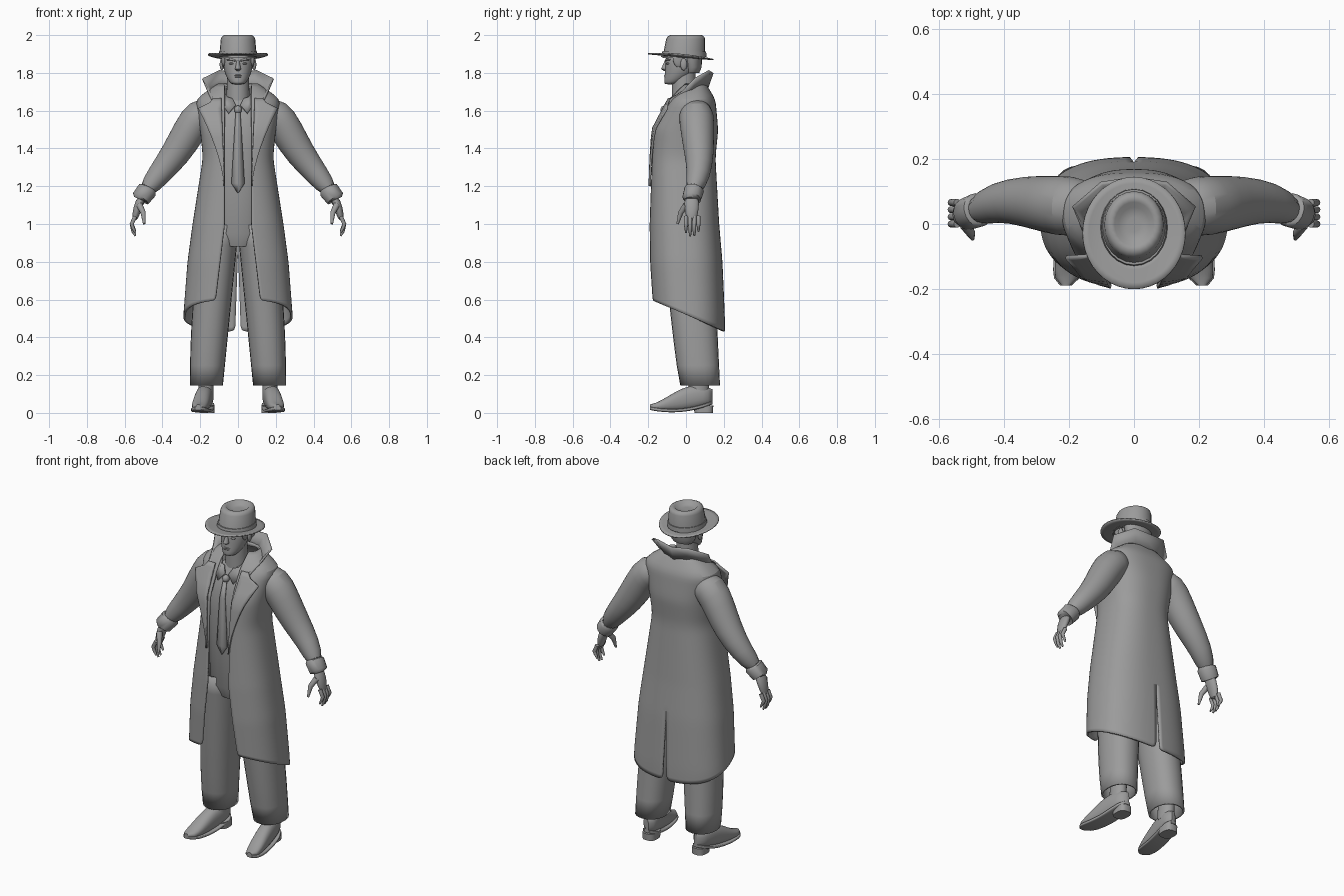
import bpy, bmesh, math
from mathutils import Vector

cube = bpy.data.objects.get("Cube")
if cube:
    bpy.data.objects.remove(cube, do_unlink=True)

grey = bpy.data.materials.new("plain_grey")
grey.use_nodes = True
tone = (.33, .33, .33, 1)
grey.diffuse_color = tone
grey.node_tree.nodes["Principled BSDF"].inputs["Base Color"].default_value = tone


def build(name, rows, closed=True, caps=True, mirror=False, thickness=0, smooth=0):
    """Skin a list of equal-length point rows into a mesh object."""
    bm = bmesh.new()
    grid = [[bm.verts.new(point) for point in row] for row in rows]
    count = len(grid[0])
    for lower, upper in zip(grid, grid[1:]):
        for i in range(count if closed else count - 1):
            j = (i + 1) % count
            bm.faces.new((lower[i], lower[j], upper[j], upper[i]))
    if closed and caps:
        bm.faces.new(grid[0])
        bm.faces.new(grid[-1])
    bmesh.ops.recalc_face_normals(bm, faces=bm.faces)
    mesh = bpy.data.meshes.new(name)
    bm.to_mesh(mesh)
    bm.free()
    mesh.shade_smooth()
    mesh.set_sharp_from_angle(angle=math.radians(50))
    mesh.materials.append(grey)
    part = bpy.data.objects.new(name, mesh)
    bpy.context.collection.objects.link(part)
    if mirror:
        part.modifiers.new("mirror", 'MIRROR').merge_threshold = .0005
    if smooth:
        subdivide = part.modifiers.new("smooth", 'SUBSURF')
        subdivide.levels = subdivide.render_levels = smooth
    if thickness:
        solid = part.modifiers.new("thickness", 'SOLIDIFY')
        solid.thickness, solid.offset = thickness, 0
    return part


def power(value, exponent):
    return math.copysign(abs(value) ** exponent, value)


def oval(cx, cy, rx, ry, square=1.0, count=24):
    """Points of an ellipse; a lower square value gives fuller corners."""
    angles = [math.tau * i / count for i in range(count)]
    return [(cx + rx * power(math.cos(a), square), cy + ry * power(math.sin(a), square)) for a in angles]


def stack(name, levels, square=1.0, middle=0, **options):
    """Loft level ovals given as (height, half width, front, back)."""
    rows = []
    for z, half, front, back in levels:
        ring = oval(middle, (front + back) / 2, half, (back - front) / 2, square)
        rows.append([(x, y, z) for x, y in ring])
    return build(name, rows, **options)


def ball(name, centre, radii, **options):
    """Ellipsoid made of stacked rings."""
    (cx, cy, cz), (rx, ry, rz) = centre, radii
    rows = []
    for a in [math.pi * (i + .2) / 12 for i in range(12)]:
        ring = oval(cx, cy, rx * math.sin(a), ry * math.sin(a))
        rows.append([(x, y, cz - rz * math.cos(a)) for x, y in ring])
    return build(name, rows, **options)


def tube(name, path, radii, depth=1.0, **options):
    """Sweep an oval along a path; depth scales it along y."""
    path, rows = [Vector(point) for point in path], []
    for i, (centre, radius) in enumerate(zip(path, radii)):
        tangent = (path[min(i + 1, len(path) - 1)] - path[max(i - 1, 0)]).normalized()
        side = Vector((0, 1, 0))
        side = (side - tangent * side.dot(tangent)).normalized()
        across = tangent.cross(side)
        ring = oval(0, 0, radius, radius * depth, count=16)
        rows.append([centre + across * u + side * v for u, v in ring])
    return build(name, rows, mirror=True, **options)


# Coat body: height, half width, front, back
coat_levels = [(.5, .285, -.175, .2), (.8, .262, -.19, .187), (1, .235, -.19, .17), (1.35, .18, -.18, .15),
               (1.5, .195, -.17, .165), (1.66, .22, -.085, .15), (1.74, .1, -.01, .1)]
coat_fullness = .8


def coat_size(z):
    for low, high in zip(coat_levels, coat_levels[1:]):
        if z <= high[0]:
            break
    blend = min(1, max(0, (z - low[0]) / (high[0] - low[0])))
    return Vector(low[1:]).lerp(Vector(high[1:]), blend)


def coat_point(z, around):
    """Point on the coat, from the front opening (0) round to the back (1)."""
    half, front, back = coat_size(z)
    opening = .07 + .12 * max(0, 1 - z)
    start = math.asin((opening / half) ** (1 / coat_fullness))
    angle = start + (math.pi - start) * around
    x = half * power(math.sin(angle), coat_fullness)
    return x, (front + back) / 2 - (back - front) / 2 * power(math.cos(angle), coat_fullness)


def coat_front(x, z):
    half, front, back = coat_size(z)
    sine = min(1, x / half) ** (1 / coat_fullness)
    return (front + back) / 2 - (back - front) / 2 * (1 - sine * sine) ** (coat_fullness / 2)


def coat_row(height, skirt=0):
    """One row; skirt runs from 0 at the hip to 1 on the slanted hem."""
    row, steps = [], 24
    for i in range(steps + 1):
        hem = .6 - .45 * (coat_point(.5, i / steps)[1] + .175)
        z = height - skirt * (height - hem)
        x, y = coat_point(z, i / steps)
        if i == steps:
            x = max(0, .86 - z) * .035  # open vent up the back
        row.append((x, y, z))
    return row


rows = [coat_row(1, 1 - i / 12) for i in range(12)]
rows += [coat_row(1 + .74 * i / 18) for i in range(19)]
build("coat", rows, closed=False, mirror=True, thickness=.012, smooth=1)

# Lapels widen upward to a tip, then cut back to the collar
spans = [(1.2 + .41 * t, .075 + .135 * t ** 1.6) for t in [i / 8 for i in range(9)]]
spans += [(1.64, .15), (1.665, .13)]
rows = []
for z, outer in spans:
    inner = .07 + .04 * max(0, z - 1.2)
    across = [inner + (outer - inner) * i / 5 for i in range(6)]
    rows.append([(x, coat_front(x * .65, z) - .01, z) for x in across])
build("lapels", rows, closed=False, mirror=True, thickness=.012)

# Raised collar, flaring out from the neck to a pointed rim
rim = [(.13, -.1, 1.65), (.155, -.02, 1.7), (.187, .05, 1.77), (.1, .125, 1.812), (0, .14, 1.8)]
rows = [[(x * (1 - .32 * f), y - .03 * f, z - .085 * f) for x, y, z in rim] for f in (1, .5, 0)]
build("collar", rows, closed=False, mirror=True, thickness=.012)

# Sleeves and cuffs
tube("sleeves", [(.12, .05, 1.595), (.205, .055, 1.58), (.26, .06, 1.49), (.33, .07, 1.37), (.42, .07, 1.26),
                 (.495, .035, 1.165)], [.08, .097, .09, .08, .063, .046], smooth=1)
tube("cuffs", [(.475, .045, 1.19), (.48, .043, 1.18), (.515, .03, 1.135), (.517, .03, 1.13)],
     [.044, .053, .05, .036])

# Hands
tube("palms", [(.505, .03, 1.15), (.535, .03, 1.08), (.548, .03, 1.015)], [.025, .023, .015], depth=1.7, smooth=1)
for i in range(4):
    y = .022 * i
    tip = .935 + .01 * (i - 1.4) ** 2
    tube(f"finger_{i + 1}", [(.544, y, 1.04), (.563, y, 1), (.556, y, tip + .025), (.543, y, tip)],
         [.011, .0105, .009, .005])
tube("thumbs", [(.522, 0, 1.1), (.502, -.028, 1.06), (.497, -.045, 1)], [.017, .014, .006])

# Shirt body and neck
stack("shirt", [(.88, .09, -.1, .11), (.95, .16, -.125, .12), (1.4, .15, -.142, .125), (1.52, .165, -.132, .125),
                (1.6, .14, -.105, .11), (1.68, .06, -.06, .06)], square=.85)
stack("neck", [(1.6, .065, -.075, .055), (1.8, .056, -.075, .05)])

# Tie, knot and shirt collar
blade = [(1.165, .002, -.15), (1.215, .034, -.15), (1.5, .017, -.145), (1.59, .011, -.122)]
build("tie", [[(-w, y, z), (0, y - .006, z), (w, y, z)] for z, w, y in blade], closed=False, thickness=.008)
ball("tie_knot", (0, -.115, 1.605), (.02, .02, .022))
wing = [[(.012, -.107, 1.63), (.05, -.118, 1.585), (.078, -.1, 1.625)],
        [(.03, -.085, 1.665), (.055, -.075, 1.67), (.068, -.05, 1.69)]]
build("shirt_collar", wing, closed=False, mirror=True, thickness=.008)

# Trousers: straight legs, hollow at the hem, meeting at the crotch
rows = []
for t in [i / 8 for i in range(9)]:
    inner, outer = .085 * (1 - t), .25 - .06 * t * t
    front, back = -.025 - .1 * t ** .8, .175 - .04 * t
    ring = oval((inner + outer) / 2, (front + back) / 2, (outer - inner) / 2, (back - front) / 2, .9)
    rows.append([(x, y, .145 + .85 * t) for x, y in ring])
build("trousers", rows, caps=False, mirror=True, thickness=.01)

# Shoes and soles run from toe to heel, toes turned out
uppers, soles = [], []
for s in [i / 14 for i in range(15)]:
    y, middle = -.19 + .33 * s, .21 - .047 * s
    half = .012 + .033 * (1 - abs(2 * s - 1) ** 4) ** .5
    bottom = .008 + .1 * (s - .35) ** 2
    top = .045 + .1 * math.sin(2.1 * s) ** 1.5
    uppers.append([(x, y, z) for x, z in oval(middle, (bottom + top) / 2, half, (top - bottom) / 2, .85)])
    soles.append([(x, y, z) for x, z in oval(middle, bottom + .004, half + .005, .009, .4)])
build("shoes", uppers, mirror=True)
build("soles", soles, mirror=True)
stack("shoe_heels", [(0, .04, .045, .142), (.04, .04, .04, .145)], square=.7, middle=.164, mirror=True)
stack("ankles", [(.1, .04, .01, .12), (.21, .04, .02, .125)], middle=.17, mirror=True)

# Head, hair and ears
stack("head", [(1.738, .03, -.113, -.05), (1.75, .046, -.117, -.02), (1.79, .068, -.113, .04),
               (1.84, .081, -.109, .07), (1.92, .082, -.11, .075)], smooth=1)
stack("hair", [(1.8, .06, -.005, .07), (1.83, .083, -.01, .083), (1.91, .088, -.03, .085)])
ball("sideburns", (.076, -.04, 1.88), (.012, .03, .05), mirror=True)
ball("ears", (.086, -.012, 1.845), (.011, .018, .032), mirror=True)

# Face
stack("nose", [(1.811, .009, -.118, -.09), (1.82, .016, -.132, -.09), (1.865, .007, -.113, -.09)])
ball("eyes", (.033, -.094, 1.849), (.015, .012, .006), mirror=True)
tube("brows", [(.013, -.108, 1.864), (.035, -.104, 1.871), (.06, -.084, 1.87)], [.004, .006, .003])
for name, z in (("upper_lip", 1.787), ("lower_lip", 1.779)):
    ball(name, (0, -.106, z), (.022, .01, .005))

# Hat: brim curled up at the sides, band, and crown with a sunken top
rows = []
for i in range(5):
    radius = .085 + .0183 * i
    ring = oval(0, -.028, radius, radius * 1.09, count=40)
    rows.append([(x, y, 1.886 - .09 * (y + .03) + .12 * x * x * i) for x, y in ring])
build("hat_brim", rows, caps=False, thickness=.007)
stack("hat_band", [(1.885, .104, -.132, .108), (1.912, .1, -.126, .107)])
crown = [(1.88, .1), (1.98, .091), (1.993, .085), (2, .073), (1.997, .06), (1.982, .047), (1.98, .02)]
stack("hat_crown", [(z, r, -1.13 * r + shift, 1.13 * r + shift) for z, r in crown
                    for shift in [.1 * z - .2]])
